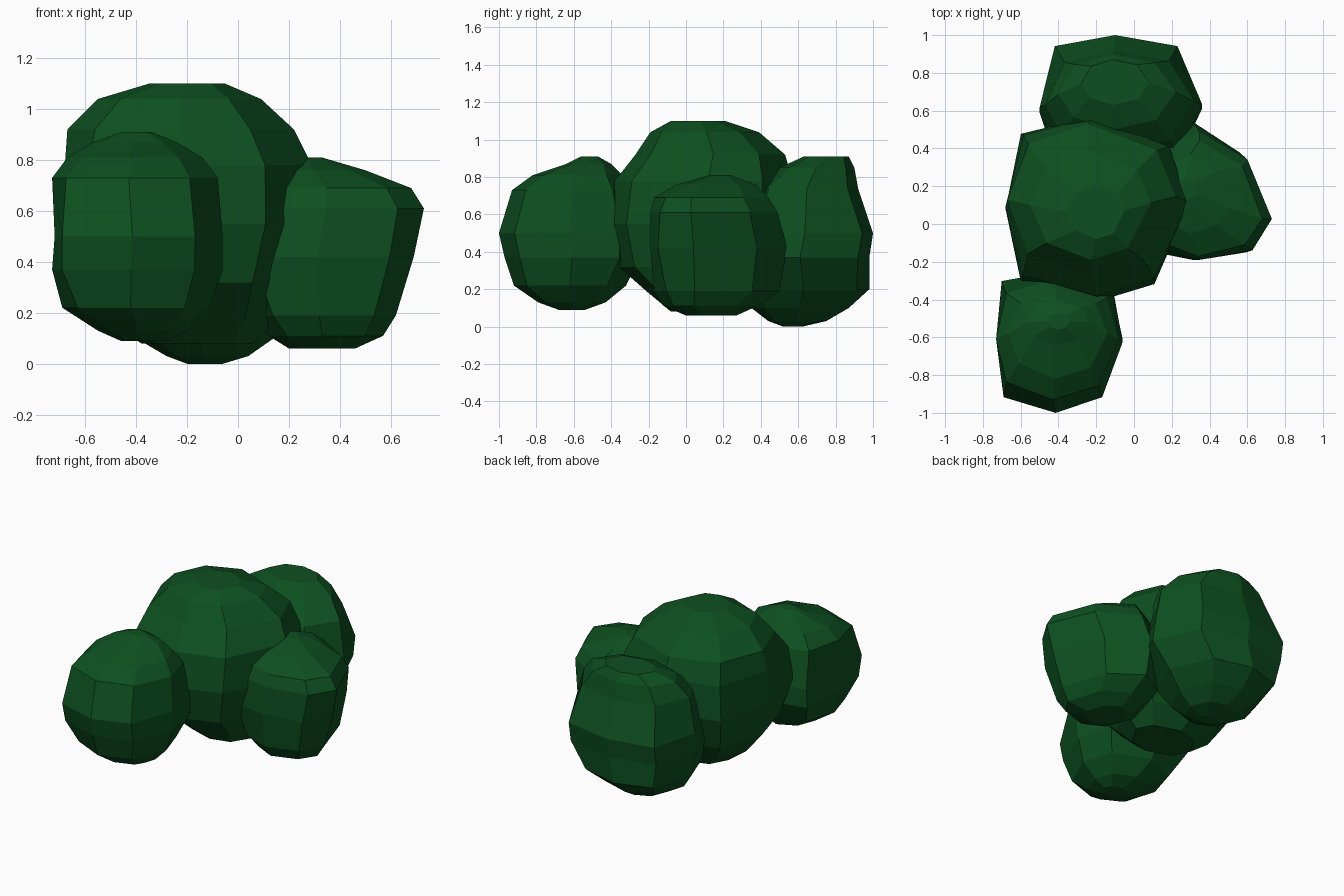
import bpy, bmesh
from math import hypot

green = bpy.data.materials.new("leaf_green")
green.diffuse_color = (0.004, 0.08, 0.014, 1)


def unit_outline(points):
    """Fit an outline to the -1..1 square."""
    xs, ys = zip(*points)
    return [(2 * (x - min(xs)) / (max(xs) - min(xs)) - 1,
             2 * (y - min(ys)) / (max(ys) - min(ys)) - 1) for x, y in points]


def clump(name, plan, rings):
    """Eight-sided faceted blob: plan outline refitted to each ring (z, x0, x1, y0, y1)."""
    unit = unit_outline(plan)
    top, bottom = rings[0][0], rings[-1][0]
    bm = bmesh.new()
    loops = []
    for z, x0, x1, y0, y1 in rings:
        # corners grow rounder away from the waist
        t = abs(2 * (z - bottom) / (top - bottom) - 1)
        keep = 1 - min(1, 1.7 * t * t)
        ring = []
        for u, v in unit:
            r = hypot(u, v)
            s = (1 + (r - 1) * keep) / r if r > 1 else 1
            ring.append((u * s, v * s))
        loops.append([bm.verts.new(((x0 + x1 + u * (x1 - x0)) / 2,
                                    (y0 + y1 + v * (y1 - y0)) / 2, z))
                      for u, v in unit_outline(ring)])
    n = len(plan)
    for a, b in zip(loops, loops[1:]):
        for i in range(n):
            j = (i + 1) % n
            bm.faces.new((a[i], b[i], b[j], a[j]))
    bm.faces.new(loops[0])
    bm.faces.new(loops[-1][::-1])
    bmesh.ops.recalc_face_normals(bm, faces=bm.faces)
    mesh = bpy.data.meshes.new(name)
    bm.to_mesh(mesh)
    bm.free()
    mesh.materials.append(green)
    bpy.context.collection.objects.link(bpy.data.objects.new(name, mesh))


# Large middle clump
clump("middle_clump",
      [(.28, .1), (.18, .4), (-.22, .56), (-.6, .47),
       (-.68, .08), (-.6, -.3), (-.2, -.4), (.1, -.31)],
      [(1.10, -.35, -.05, -.08, .21), (1.04, -.55, .09, -.19, .39),
       (.92, -.67, .22, -.27, .53), (.78, -.68, .29, -.38, .57),
       (.55, -.68, .29, -.41, .57), (.32, -.63, .22, -.36, .50),
       (.18, -.52, .16, -.20, .38), (.08, -.38, .06, -.08, .25)])

# Front left clump
clump("front_clump",
      [(-.06, -.64), (-.11, -.38), (-.41, -.28), (-.71, -.33),
       (-.73, -.64), (-.7, -.92), (-.42, -1.0), (-.17, -.92)],
      [(.91, -.46, -.34, -.56, -.47), (.87, -.57, -.24, -.64, -.40),
       (.81, -.67, -.14, -.82, -.34), (.73, -.73, -.08, -.93, -.29),
       (.50, -.72, -.06, -1.0, -.25), (.37, -.73, -.06, -.97, -.25),
       (.22, -.69, -.11, -.92, -.32), (.13, -.55, -.20, -.79, -.43),
       (.09, -.46, -.27, -.68, -.54)])

# Back clump
clump("back_clump",
      [(.36, .62), (.23, .94), (-.1, 1.0), (-.42, .94),
       (-.5, .6), (-.42, .35), (-.1, .25), (.23, .33)],
      [(.91, -.28, .08, .63, .87), (.85, -.40, .22, .50, .90),
       (.74, -.47, .32, .38, .92), (.50, -.50, .36, .28, 1.0),
       (.37, -.50, .36, .25, .98), (.20, -.47, .24, .29, .98),
       (.10, -.40, .14, .35, .87), (.03, -.28, .04, .44, .75),
       (0, -.20, -.06, .52, .62)])

# Right clump
clump("right_clump",
      [(.73, .04), (.59, .38), (.33, .54), (.1, .42),
       (0, .17), (.06, -.14), (.33, -.19), (.63, -.15)],
      [(.81, .22, .33, .13, .24), (.76, .12, .50, -.05, .37),
       (.69, .06, .68, -.17, .44), (.61, .02, .73, -.19, .49),
       (.42, 0, .69, -.19, .54), (.19, .06, .62, -.17, .50),
       (.11, .12, .57, -.12, .38), (.06, .20, .46, 0, .27)])
